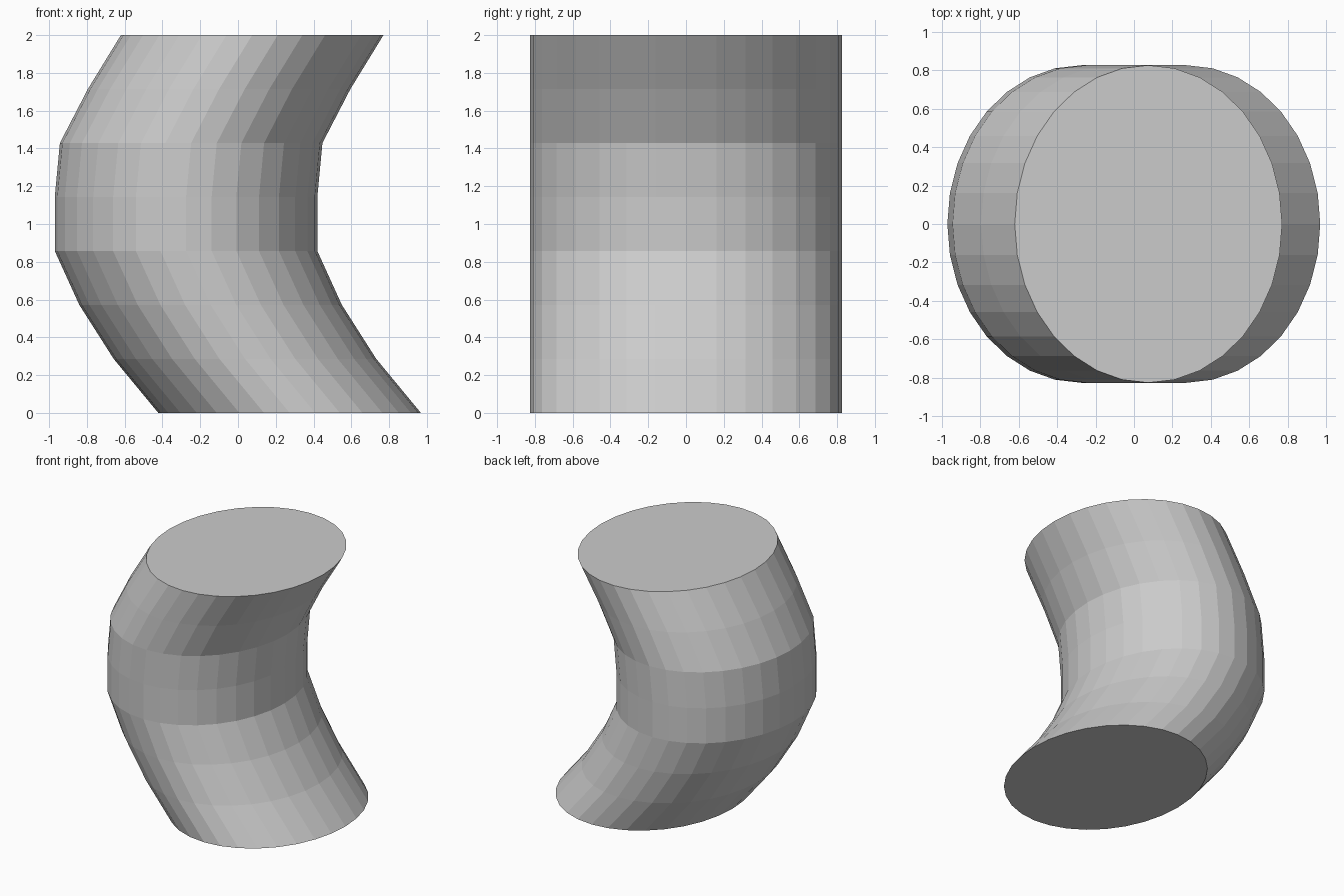
import bpy, bmesh, math

if "Cube" in bpy.data.objects:
    bpy.data.objects.remove(bpy.data.objects["Cube"])

SIDES = 32
RX, RY = 0.695, 0.825
# x offset of each equally spaced ring, bottom to top
CENTRES = [0.273, 0.037, -0.145, -0.275, -0.275, -0.248, -0.10, 0.075]

bm = bmesh.new()

# Elliptical rings
rings = []
for i, cx in enumerate(CENTRES):
    z = 2.0 * i / (len(CENTRES) - 1)
    ring = []
    for k in range(SIDES):
        a = 2 * math.pi * k / SIDES
        ring.append(bm.verts.new((cx + RX * math.cos(a), RY * math.sin(a), z)))
    rings.append(ring)

# Side walls
for low, high in zip(rings, rings[1:]):
    for k in range(SIDES):
        n = (k + 1) % SIDES
        bm.faces.new((low[k], low[n], high[n], high[k]))

# Flat end caps
bm.faces.new(rings[0][::-1])
bm.faces.new(rings[-1])

mesh = bpy.data.meshes.new("bent_column")
bm.to_mesh(mesh)
bm.free()
column = bpy.data.objects.new("bent_column", mesh)
bpy.context.collection.objects.link(column)
